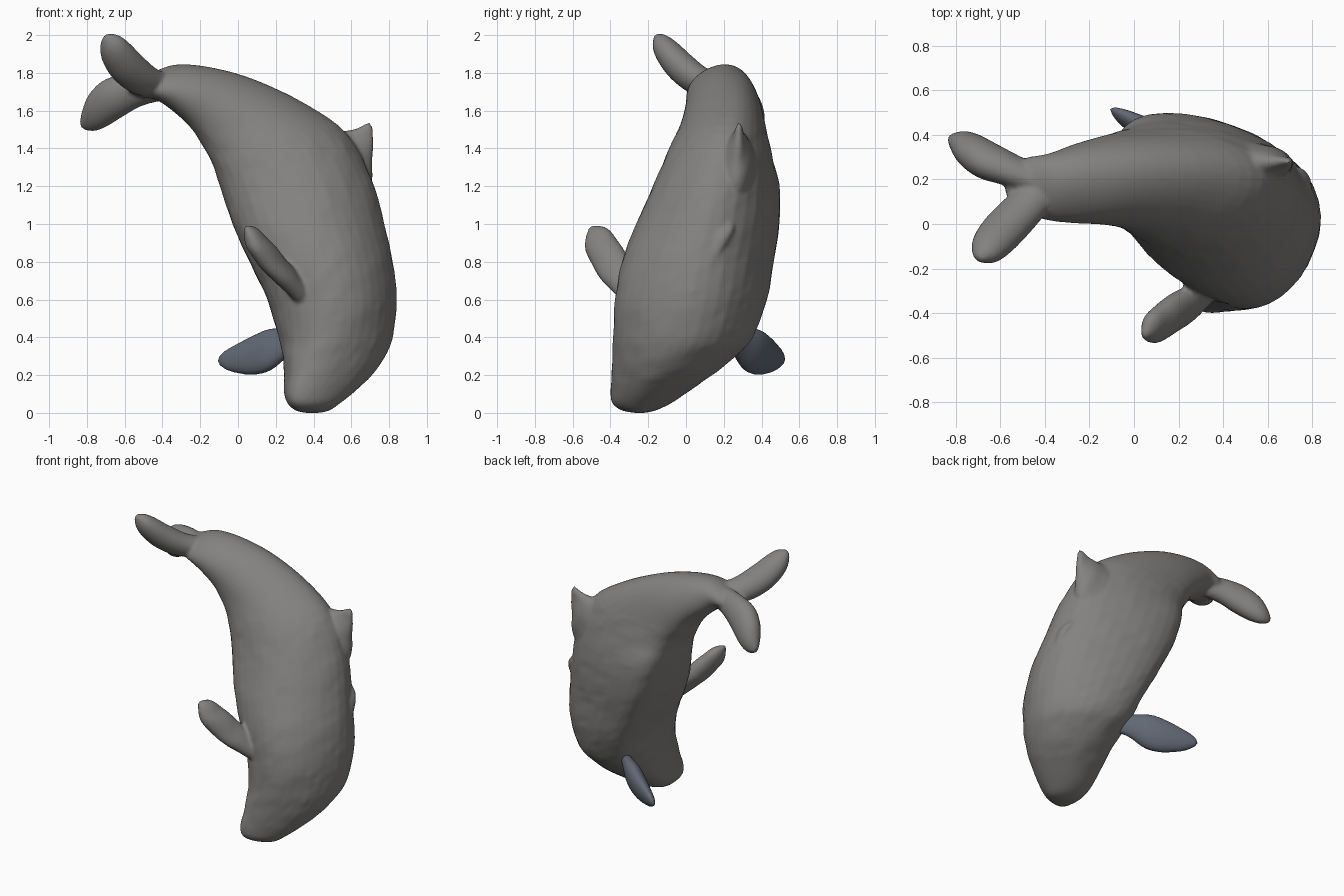
import bpy, bmesh
from math import sin, cos, tau
from mathutils import Vector, noise

SIDES = 36


def spline(rows, steps):
    """Catmull-Rom interpolation through rows of numbers."""
    out = []
    for i in range(len(rows) - 1):
        a, b, c, d = (rows[max(i - 1, 0)], rows[i], rows[i + 1],
                      rows[min(i + 2, len(rows) - 1)])
        for s in range(steps):
            t = s / steps
            out.append([0.5 * (2 * q + (r - p) * t + (2 * p - 5 * q + 4 * r - w) * t * t
                               + (3 * q - p - 3 * r + w) * t ** 3)
                        for p, q, r, w in zip(a, b, c, d)])
    return out + [list(rows[-1])]


def loft(bm, sections, egg=0.0):
    """Closed skin over (centre, u, v, skew) rings; egg and skew push the sides towards -u."""
    rings = []
    for c, u, v, skew in sections:
        rings.append([bm.verts.new(c + u * (cos(t) - (egg + skew * sin(t)) * sin(t) ** 2)
                                   + v * sin(t))
                      for t in (tau * k / SIDES for k in range(SIDES))])
    faces = [bm.faces.new(rings[0][::-1]), bm.faces.new(rings[-1])]
    for a, b in zip(rings, rings[1:]):
        for k in range(SIDES):
            n = (k + 1) % SIDES
            faces.append(bm.faces.new((a[k], a[n], b[n], b[k])))
    bmesh.ops.recalc_face_normals(bm, faces=faces)


def vane(bm, rows, wide, thin):
    """Paddle shaped limb: rows of (x, y, z, half width)."""
    axis = Vector(rows[-1][:3]) - Vector(rows[0][:3])
    wide = Vector(wide).normalized()
    flat = axis.cross(wide).normalized()
    loft(bm, [(Vector(r[:3]), wide * max(r[3], 0.004), flat * max(r[3] * thin, 0.003), 0)
              for r in spline(rows, 5)])


def finish(bm, name, color):
    """Make the object, fuse its parts into one skin and soften the joints."""
    mesh = bpy.data.meshes.new(name)
    bm.to_mesh(mesh)
    bm.free()
    mat = bpy.data.materials.new(name + "_skin")
    mat.diffuse_color = (*color, 1)
    mesh.materials.append(mat)
    obj = bpy.data.objects.new(name, mesh)
    bpy.context.collection.objects.link(obj)
    fuse = obj.modifiers.new("fuse", 'REMESH')
    fuse.mode = 'VOXEL'
    fuse.voxel_size = 0.012
    fuse.use_smooth_shade = True
    soften = obj.modifiers.new("soften", 'SMOOTH')
    soften.factor = 0.5
    soften.iterations = 4


bm = bmesh.new()

# Body, snout to tail: belly x, z, back x, z, y min, y max, lean of the back to +y, skew
body = [
    (0.36, 0.0, 0.43, 0.0, -0.27, -0.22, 0, -0.1),
    (0.305, 0.013, 0.485, 0.013, -0.34, -0.16, 0, -0.2),
    (0.262, 0.05, 0.54, 0.05, -0.39, -0.08, 0, -0.22),
    (0.243, 0.11, 0.615, 0.11, -0.40, 0.01, 0, -0.22),
    (0.245, 0.2, 0.71, 0.2, -0.395, 0.14, 0, -0.15),
    (0.235, 0.3, 0.78, 0.3, -0.39, 0.26, 0, -0.05),
    (0.215, 0.4, 0.82, 0.4, -0.385, 0.355, 0, 0.1),
    (0.155, 0.6, 0.84, 0.6, -0.375, 0.43, 0, 0.22),
    (0.06, 0.8, 0.82, 0.8, -0.34, 0.465, 0, 0.25),
    (-0.03, 1.0, 0.775, 1.0, -0.265, 0.495, 0, 0.25),
    (-0.095, 1.2, 0.715, 1.22, -0.17, 0.495, 0, 0.25),
    (-0.14, 1.33, 0.58, 1.475, -0.09, 0.46, 0.02, 0.22),
    (-0.19, 1.42, 0.36, 1.635, -0.03, 0.435, 0.03, 0.2),
    (-0.26, 1.52, 0.10, 1.76, 0.0, 0.405, 0.03, 0.15),
    (-0.36, 1.61, -0.12, 1.825, 0.01, 0.365, 0.03, 0.1),
    (-0.44, 1.66, -0.32, 1.845, 0.03, 0.32, 0.03, 0),
    (-0.51, 1.67, -0.46, 1.80, 0.07, 0.30, 0.02, 0),
    (-0.58, 1.70, -0.57, 1.75, 0.13, 0.25, 0, 0),
]
loft(bm, [(Vector(((xb + xd) / 2, (y0 + y1) / 2, (zb + zd) / 2)),
           Vector(((xd - xb) / 2, lean, (zd - zb) / 2)),
           Vector((0, (y1 - y0) / 2, 0)), skew)
          for xb, zb, xd, zd, y0, y1, lean, skew in spline(body, 4)], egg=0.22)

# Tail flukes
vane(bm, [(-0.38, 0.19, 1.73, 0.08), (-0.49, 0.075, 1.755, 0.095), (-0.58, -0.02, 1.825, 0.10),
          (-0.64, -0.09, 1.90, 0.09), (-0.675, -0.135, 1.955, 0.065),
          (-0.70, -0.16, 1.992, 0.02)], (0.75, -0.3, 0.35), 0.82)
vane(bm, [(-0.42, 0.19, 1.73, 0.08), (-0.55, 0.24, 1.71, 0.095), (-0.66, 0.285, 1.665, 0.11),
          (-0.74, 0.335, 1.605, 0.10), (-0.79, 0.37, 1.555, 0.068),
          (-0.83, 0.39, 1.52, 0.02)], (-0.4, -0.15, 0.8), 0.75)

# Front flipper
vane(bm, [(0.36, -0.25, 0.62, 0.085), (0.26, -0.345, 0.715, 0.085), (0.18, -0.40, 0.80, 0.095),
          (0.10, -0.455, 0.895, 0.085), (0.065, -0.48, 0.95, 0.06),
          (0.04, -0.50, 0.985, 0.02)], (0, 0.85, 0.53), 0.66)

# Dorsal fin
vane(bm, [(0.52, 0.27, 1.29, 0.23), (0.615, 0.27, 1.34, 0.175), (0.663, 0.275, 1.42, 0.095),
          (0.693, 0.28, 1.485, 0.05), (0.705, 0.28, 1.525, 0.02)], (0.5, -0.06, -0.85), 0.45)

# Low curved fold on the back
vane(bm, [(0.795, 0.16, 0.83, 0.01), (0.782, 0.165, 0.87, 0.03), (0.765, 0.19, 0.93, 0.04),
          (0.742, 0.225, 0.98, 0.03), (0.72, 0.24, 1.02, 0.01)], (0, 1, -0.3), 0.7)

# Small uneven swellings of the skin
bm.normal_update()
for v in bm.verts:
    if 0.15 < v.co.z < 1.5:
        v.co += v.normal * 0.005 * noise.noise(v.co * 12)

finish(bm, "whale_body", (0.23, 0.222, 0.215))

# Far flipper, in darker slate skin
bm = bmesh.new()
vane(bm, [(0.36, 0.20, 0.40, 0.06), (0.27, 0.275, 0.375, 0.075), (0.17, 0.345, 0.335, 0.115),
          (0.08, 0.405, 0.305, 0.108), (-0.02, 0.465, 0.285, 0.075), (-0.07, 0.495, 0.28, 0.05),
          (-0.105, 0.52, 0.275, 0.018)], (0.05, 0.32, 1), 0.52)
finish(bm, "far_flipper", (0.12, 0.14, 0.175))
